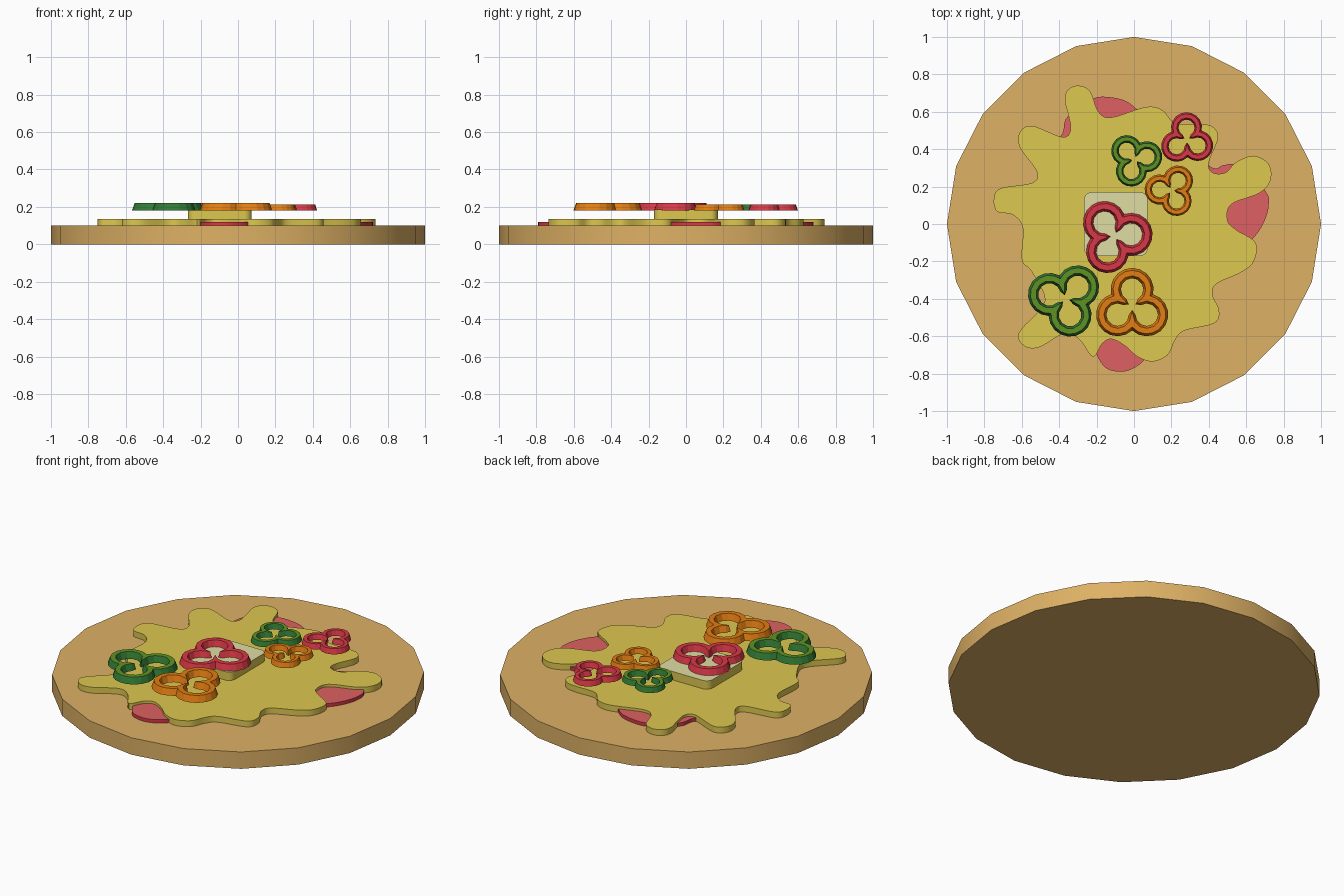
import bpy, bmesh, math
from mathutils import Vector

if "Cube" in bpy.data.objects:
    bpy.data.objects.remove(bpy.data.objects["Cube"])


def material(name, *rgb):
    """Flat material from 0-255 display values."""
    lin = [((c / 255 + 0.055) / 1.055) ** 2.4 for c in rgb] + [1]
    mat = bpy.data.materials.new(name)
    mat.use_nodes = True
    mat.diffuse_color = lin
    mat.node_tree.nodes["Principled BSDF"].inputs["Base Color"].default_value = lin
    return mat


crust = material("baked crust", 222, 177, 101)
sauce = material("tomato sauce", 222, 96, 98)
cheese = material("melted cheese", 222, 200, 80)
pale = material("pale cheese", 224, 222, 162)
red = material("red pepper", 217, 56, 70)
orange = material("orange pepper", 226, 125, 18)
flesh = material("green pepper flesh", 95, 145, 36)
skin = material("green pepper skin", 50, 122, 52)


def finish(name, bm, top, side, smooth=True):
    """Upward faces take the top colour, all others the side colour."""
    bmesh.ops.recalc_face_normals(bm, faces=bm.faces[:])
    mesh = bpy.data.meshes.new(name)
    for face in bm.faces:
        face.normal_update()
        face.material_index = 0 if face.normal.z > 0.9 else 1
    bm.to_mesh(mesh)
    bm.free()
    mesh.materials.append(top)
    mesh.materials.append(side)
    obj = bpy.data.objects.new(name, mesh)
    bpy.context.collection.objects.link(obj)
    if smooth:
        bpy.ops.object.select_all(action="DESELECT")
        obj.select_set(True)
        bpy.context.view_layer.objects.active = obj
        bpy.ops.object.shade_smooth_by_angle(angle=math.radians(35))
    return obj


def slab(name, outline, low, high, top, side):
    """Extrude a flat outline between two heights."""
    bm = bmesh.new()
    base = bm.faces.new([bm.verts.new((x, y, low)) for x, y in outline])
    ext = bmesh.ops.extrude_face_region(bm, geom=[base], use_keep_orig=True)
    verts = [g for g in ext["geom"] if isinstance(g, bmesh.types.BMVert)]
    bmesh.ops.translate(bm, verts=verts, vec=(0, 0, high - low))
    return finish(name, bm, top, side)


def rounded(points, steps=6):
    """Closed smooth curve through the points."""
    pts = [Vector(p) for p in points]
    out = []
    for i in range(len(pts)):
        a, b, c, d = (pts[(i + k) % len(pts)] for k in (-1, 0, 1, 2))
        for s in range(steps):
            t = s / steps
            out.append(b + 0.5 * t * (c - a + t * (2 * a - 5 * b + 4 * c - d
                                                   + t * (3 * (b - c) + d - a))))
    return out


# Round crust
slab("crust", [(math.sin(i * math.tau / 20), math.cos(i * math.tau / 20))
               for i in range(20)], 0, 0.1, crust, crust)

# Sauce patch, showing past the cheese in three places
sauce_edge = [(-.15, .68), (-.05, .66), (.02, .61), (.15, .5), (.3, .4),
              (.42, .3), (.48, .315), (.56, .31), (.7, .18), (.72, .1),
              (.69, 0), (.62, -.09), (.45, -.2), (.3, -.4), (.12, -.62),
              (.06, -.72), (0, -.77), (-.07, -.79), (-.15, -.77), (-.2, -.7),
              (-.24, -.6), (-.4, -.3), (-.45, .1), (-.42, .4), (-.38, .49),
              (-.365, .56), (-.3, .62), (-.22, .67)]
slab("sauce", rounded(sauce_edge), 0.1, 0.12, sauce, red)

# Melted cheese with a runny edge
cheese_edge = [(-.3, .74), (-.235, .71), (-.19, .6), (-.12, .57), (.06, .625),
               (.15, .61), (.22, .54), (.35, .535), (.42, .52), (.45, .46),
               (.4, .33), (.42, .275), (.49, .275), (.545, .33), (.64, .365),
               (.72, .32), (.73, .235), (.67, .165), (.52, .105), (.5, .02),
               (.545, -.03), (.65, -.1), (.64, -.2), (.57, -.26), (.44, -.32),
               (.42, -.38), (.455, -.46), (.43, -.53), (.27, -.57),
               (.22, -.62), (.18, -.7), (.1, -.735), (.02, -.71),
               (-.05, -.65), (-.12, -.615), (-.17, -.64), (-.22, -.71),
               (-.29, -.62), (-.37, -.585), (-.51, -.66), (-.59, -.65),
               (-.615, -.58), (-.5, -.455), (-.48, -.38), (-.55, -.25),
               (-.6, -.19), (-.595, -.02), (-.65, .05), (-.73, .065),
               (-.75, .13), (-.715, .19), (-.545, .22), (-.52, .28),
               (-.61, .41), (-.61, .49), (-.545, .525), (-.385, .465),
               (-.34, .5), (-.35, .58), (-.37, .66), (-.355, .715)]
slab("cheese_layer", rounded(cheese_edge), 0.1, 0.135, cheese, cheese)

# Square cheese piece with rounded corners
centre, half, corner = Vector((-.097, 0)), 0.17, 0.04
square = []
for k in range(4):
    quarter = k * math.pi / 2
    mid = centre + (half - corner) * math.sqrt(2) * Vector(
        (math.cos(quarter + math.pi / 4), math.sin(quarter + math.pi / 4)))
    for s in range(7):
        a = quarter + s * math.pi / 12
        square.append(mid + corner * Vector((math.cos(a), math.sin(a))))
slab("cheese_square", square, 0.135, 0.185, pale, cheese)


def trefoil(radius, cusp, reach=0.09):
    """Outline of three joined round lobes, with a point between each pair."""
    limit = math.pi / 3 + math.asin(min(1, reach * math.sin(math.pi / 3) / radius))
    pts = []
    for lobe in range(3):
        turn = lobe * math.tau / 3
        for s in range(-5, 6):
            a = turn + limit * s / 5
            pts.append((reach * math.cos(turn) + radius * math.cos(a),
                        reach * math.sin(turn) + radius * math.sin(a)))
        a = turn + math.pi / 3
        pts.append((cusp * math.cos(a), cusp * math.sin(a)))
    return pts


def pepper_ring(name, x, y, angle, scale, height, top, side):
    """Sliced pepper: a bevelled band swept round the three lobes."""
    bm = bmesh.new()
    turn = math.radians(angle)
    rings = []
    for radius, cusp, z in ((.115, .12, 0), (.102, .095, height),
                            (.073, .03, height), (.06, .02, 0)):
        rings.append([bm.verts.new((x + scale * (px * math.cos(turn) - py * math.sin(turn)),
                                    y + scale * (px * math.sin(turn) + py * math.cos(turn)),
                                    0.182 + z)) for px, py in trefoil(radius, cusp)])
    for r in range(4):
        a, b = rings[r], rings[(r + 1) % 4]
        for i in range(len(a)):
            j = (i + 1) % len(a)
            bm.faces.new((a[i], a[j], b[j], b[i]))
    finish(name, bm, top, side, smooth=False)


# Three large and three small pepper slices
pepper_ring("large_orange_pepper", -.01, -.44, 90, 1, .038, orange, orange)
pepper_ring("large_red_pepper", -.105, -.065, 6, 1, .038, red, red)
pepper_ring("large_green_pepper", -.365, -.4, 45, 1, .038, flesh, skin)
pepper_ring("small_green_pepper", .005, .345, 13, .72, .03, flesh, skin)
pepper_ring("small_orange_pepper", .2, .18, 56, .7, .03, orange, orange)
pepper_ring("small_red_pepper", .283, .45, 92, .72, .03, red, red)
